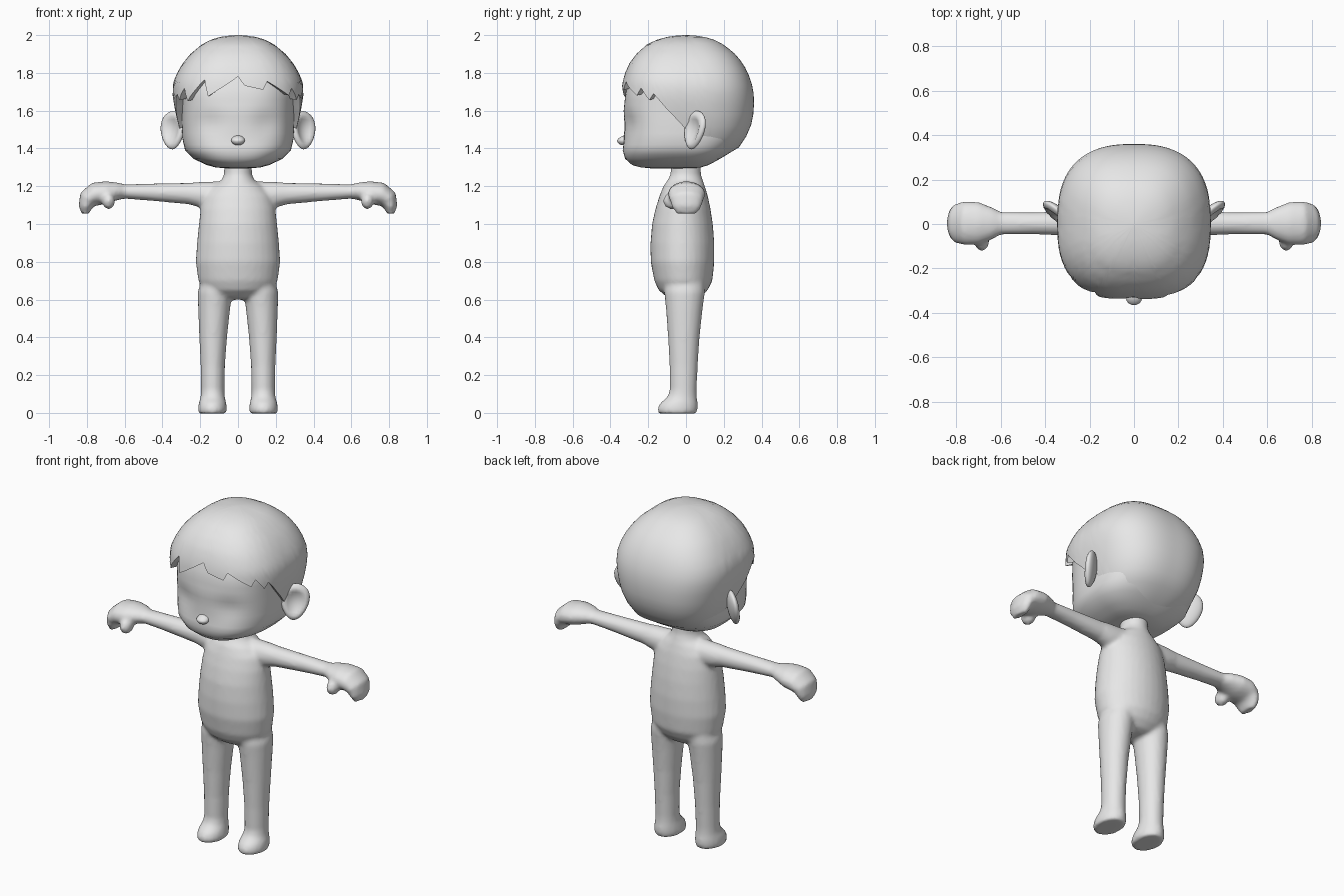
import bpy, bmesh, math
from mathutils import Matrix, Vector

if "Cube" in bpy.data.objects:
    bpy.data.objects.remove(bpy.data.objects["Cube"])

grey = bpy.data.materials.new("plain_grey")
grey.diffuse_color = (0.8, 0.8, 0.8, 1)
grey.use_nodes = True
grey.node_tree.nodes["Principled BSDF"].inputs["Base Color"].default_value = grey.diffuse_color


def finish(name, bm):
    bmesh.ops.recalc_face_normals(bm, faces=bm.faces)
    me = bpy.data.meshes.new(name)
    bm.to_mesh(me)
    bm.free()
    me.materials.append(grey)
    ob = bpy.data.objects.new(name, me)
    bpy.context.collection.objects.link(ob)
    for p in me.polygons:
        p.use_smooth = True
    return ob


def loft(bm, rings):
    """Skin a list of point rings and close both ends."""
    rows = [[bm.verts.new(p) for p in r] for r in rings]
    n = len(rows[0])
    for a, b in zip(rows, rows[1:]):
        for i in range(n):
            bm.faces.new((a[i], a[(i + 1) % n], b[(i + 1) % n], b[i]))
    bm.faces.new(rows[0])
    bm.faces.new(rows[-1])


def lookup(table, z):
    """Interpolate table rows (first column is the key, ascending)."""
    if z <= table[0][0]:
        return table[0][1:]
    for a, b in zip(table, table[1:]):
        if z <= b[0]:
            t = (z - a[0]) / (b[0] - a[0])
            return [u + (v - u) * t for u, v in zip(a[1:], b[1:])]
    return table[-1][1:]


def outline(a, rx, front, back, p=2.6):
    """Rounded-square outline point at azimuth a (0 = front, + toward +x)."""
    s, c = math.sin(a), math.cos(a)
    ry = front if c > 0 else back
    r = ((abs(s) / rx) ** p + (abs(c) / ry) ** p) ** (-1 / p)
    return r * s, -r * c


def ball(bm, loc, size, rot=Matrix()):
    m = Matrix.Translation(loc) @ rot @ Matrix.Diagonal((*size, 1))
    return bmesh.ops.create_uvsphere(bm, u_segments=24, v_segments=16, radius=1, matrix=m)["verts"]


# ---- Body: torso, legs, arms and hands fused into one skin ----
N = 32
ANG = [2 * math.pi * i / N for i in range(N)]
body = bmesh.new()

# torso: z, half width, front y, back y
torso = [(.60, .07, -.06, .05), (.612, .13, -.10, .08), (.65, .185, -.145, .115),
         (.70, .21, -.168, .14), (.80, .224, -.187, .15), (.90, .217, -.188, .15),
         (1.0, .207, -.18, .142), (1.08, .198, -.162, .13), (1.15, .18, -.14, .115),
         (1.20, .135, -.12, .10), (1.228, .09, -.10, .09), (1.26, .074, -.083, .08),
         (1.36, .072, -.075, .075)]
loft(body, [[(rx * math.sin(a), (f + b) / 2 - (b - f) / 2 * math.cos(a), z) for a in ANG]
            for z, rx, f, b in torso])

# leg: z, inner x, outer x, front y, back y
leg = [(-.004, .063, .208, -.145, .055), (.02, .058, .212, -.152, .062),
       (.05, .062, .208, -.138, .062), (.085, .07, .198, -.098, .057),
       (.12, .072, .196, -.086, .056), (.25, .069, .198, -.087, .062),
       (.40, .058, .205, -.095, .072), (.55, .042, .211, -.106, .088),
       (.64, .03, .213, -.115, .10), (.72, .03, .19, -.11, .10)]
# arm and mitten hand: x, z, downward bend, half depth, half height
arm = [(.10, 1.15, 0, .07, .075), (.20, 1.155, 0, .063, .068), (.26, 1.161, 0, .056, .057),
       (.45, 1.168, 0, .05, .046), (.60, 1.172, 0, .051, .038), (.64, 1.173, 0, .073, .047),
       (.70, 1.166, 0, .096, .06), (.76, 1.158, 12, .099, .062), (.795, 1.132, 50, .09, .052),
       (.808, 1.09, 80, .078, .036), (.808, 1.055, 90, .055, .02)]
for s in (1, -1):
    loft(body, [[(s * ((i + o) / 2 + (o - i) / 2 * math.sin(a)),
                  (f + b) / 2 - (b - f) / 2 * math.cos(a), z) for a in ANG]
                for z, i, o, f, b in leg])
    rings = []
    for x, z, bend, hy, hz in arm:
        t = math.radians(bend)
        rings.append([(s * (x + hz * math.sin(a) * math.sin(t)), .003 + hy * math.cos(a),
                       z + hz * math.sin(a) * math.cos(t)) for a in ANG])
    loft(body, rings)
    ball(body, (s * .685, -.075, 1.122), (.034, .047, .044))  # thumb
ob = finish("body", body)
mod = ob.modifiers.new("fuse", 'REMESH')
mod.mode = 'VOXEL'
mod.voxel_size = .012
mod.use_smooth_shade = True
mod = ob.modifiers.new("soften", 'SMOOTH')
mod.factor = .5
mod.iterations = 5

# ---- Head: z, half width, front, back ----
head = [(1.294, .06, .18, .03), (1.30, .12, .24, .08), (1.312, .165, .285, .12),
        (1.345, .235, .322, .18), (1.39, .28, .335, .24), (1.45, .294, .328, .29),
        (1.53, .297, .326, .32), (1.60, .297, .33, .33), (1.70, .30, .32, .33),
        (1.80, .275, .29, .30), (1.90, .18, .2, .2)]
zs = [1.294, 1.297, 1.30, 1.306, 1.312, 1.328, 1.345, 1.367, 1.39] + [1.39 + .03 * i for i in range(1, 18)]
rings = []
for z in zs:
    ring = []
    for k in range(72):
        x, y = outline(math.radians(5 * k), *lookup(head, z))
        if y < 0:  # shallow eye sockets
            y += .016 * math.exp(-((abs(x) - .15) / .07) ** 2 - ((z - 1.53) / .07) ** 2)
        ring.append((x, y, z))
    rings.append(ring)
bm = bmesh.new()
loft(bm, rings)
finish("head", bm)

# nose
bm = bmesh.new()
for v in ball(bm, (0, -.333, 1.443), (.036, .032, .026)):
    if v.co.z > 1.443:
        v.co.y += (v.co.z - 1.443) * .5
finish("nose", bm)

# ---- Hair cap with a jagged fringe: z, half width, front, back ----
cap = [(1.32, .16, .2, .13), (1.36, .225, .3, .21), (1.41, .27, .32, .287), (1.50, .308, .33, .34),
       (1.60, .333, .338, .36), (1.68, .346, .345, .36), (1.75, .343, .336, .347),
       (1.80, .322, .322, .328), (1.85, .293, .30, .302), (1.90, .252, .263, .26),
       (1.95, .192, .207, .20), (1.975, .145, .155, .15), (1.99, .095, .10, .10),
       (1.997, .05, .055, .055), (2.0, .008, .008, .008)]
side = [(50, 1.72), (58, 1.655), (62, 1.69), (74, 1.60), (90, 1.50), (98, 1.49),
        (106, 1.38), (114, 1.335), (180, 1.345)]
fringe = [(-46, 1.65), (-30, 1.765), (-26, 1.675), (0, 1.78), (6, 1.732), (22, 1.71),
          (26, 1.755), (46, 1.68)]
hairline = [(-a, z) for a, z in reversed(side)] + fringe + side
ROWS = 18
rings = [[] for _ in range(ROWS + 1)]
for deg in range(-180, 180, 2):
    h = lookup(hairline, deg)[0]
    a = math.radians(deg)
    for j in range(ROWS):
        z = 2 - (2 - h) * (1 - math.cos(math.pi / 2 * j / (ROWS - 1)))
        rings[j].append((*outline(a, *lookup(cap, z)), z))
    x, y = outline(a, *lookup(cap, h))
    rings[ROWS].append((x * .84, y * .84, h + .012))  # rim tucked into the head
bm = bmesh.new()
loft(bm, rings)
hair = finish("hair", bm)
bpy.context.view_layer.objects.active = hair
hair.select_set(True)
bpy.ops.object.shade_smooth_by_angle(angle=math.radians(45))

# ---- Ears: dished discs flared backwards ----
bm = bmesh.new()
for v in ball(bm, (0, 0, 0), (.078, .03, .102)):
    r = math.hypot(v.co.x / .078, v.co.z / .102)
    if v.co.y < 0:  # hollow on the front face
        v.co.y += .034 * max(0, 1 - (r / .75) ** 2)
    v.co.x *= 1 + v.co.z * 2.2
    v.co.y += v.co.z * .15
m = Matrix.Translation((.345, .045, 1.497)) @ Matrix.Rotation(math.radians(38), 4, 'Z') \
    @ Matrix.Rotation(math.radians(6), 4, 'Y')
bm.transform(m)
ear = finish("ears", bm)
ear.modifiers.new("both_sides", 'MIRROR')
